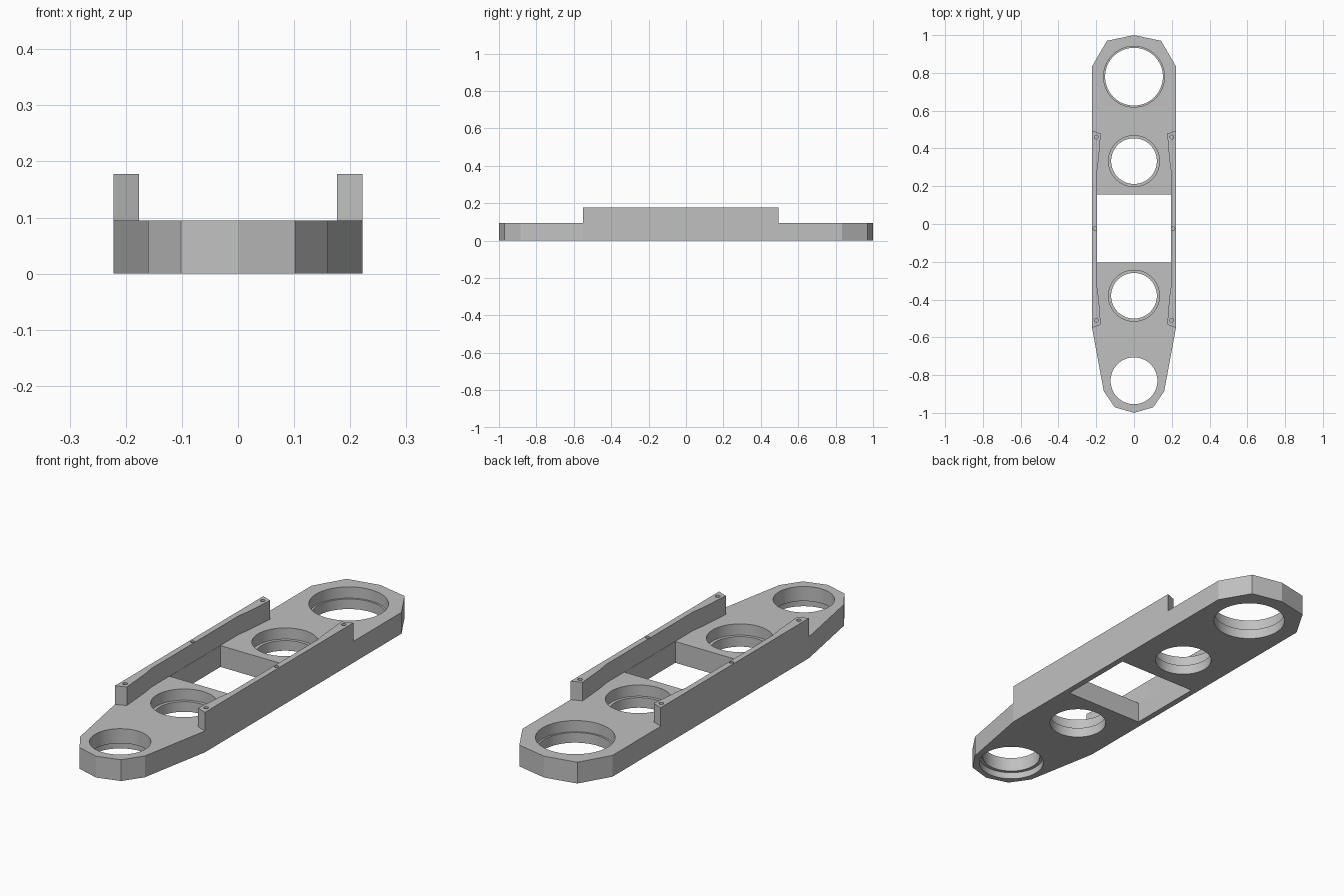
import bpy, bmesh, math

cube = bpy.data.objects.get("Cube")
if cube:
    bpy.data.objects.remove(cube, do_unlink=True)

PLATE_TOP = 0.095
RAIL_TOP = 0.178
HALF = 0.222

grey = bpy.data.materials.new("light_grey")
grey.use_nodes = True
colour = (0.53, 0.53, 0.53, 1)
grey.diffuse_color = colour
grey.node_tree.nodes["Principled BSDF"].inputs["Base Color"].default_value = colour


def finish(name, bm):
    bmesh.ops.recalc_face_normals(bm, faces=bm.faces)
    mesh = bpy.data.meshes.new(name)
    bm.to_mesh(mesh)
    bm.free()
    mesh.materials.append(grey)
    obj = bpy.data.objects.new(name, mesh)
    bpy.context.collection.objects.link(obj)
    return obj


def prism(name, outline, bottom, top):
    """Extrude a flat outline upwards."""
    bm = bmesh.new()
    face = bm.faces.new([bm.verts.new((x, y, bottom)) for x, y in outline])
    new = bmesh.ops.extrude_face_region(bm, geom=[face])["geom"]
    verts = [v for v in new if isinstance(v, bmesh.types.BMVert)]
    bmesh.ops.translate(bm, vec=(0, 0, top - bottom), verts=verts)
    return finish(name, bm)


def stepped_cutter(x, y, profile, sides=64):
    """Stack rings of (radius, height) into one closed solid."""
    bm = bmesh.new()
    rings = []
    for r, z in profile:
        rings.append([bm.verts.new((x + r * math.cos(a), y + r * math.sin(a), z))
                      for a in (math.tau * i / sides for i in range(sides))])
    for low, high in zip(rings, rings[1:]):
        for i in range(sides):
            j = (i + 1) % sides
            bm.faces.new((low[i], low[j], high[j], high[i]))
    bm.faces.new(rings[0])
    bm.faces.new(rings[-1])
    return finish("hole_cutter", bm)


def cut(obj, cutters):
    bpy.context.view_layer.objects.active = obj
    for cutter in cutters:
        cutter.hide_render = True
        mod = obj.modifiers.new("cut", 'BOOLEAN')
        mod.operation = 'DIFFERENCE'
        mod.solver = 'EXACT'
        mod.object = cutter
        bpy.ops.object.modifier_apply(modifier=mod.name)
        bpy.data.objects.remove(cutter, do_unlink=True)


def smooth(obj):
    bpy.ops.object.select_all(action='DESELECT')
    obj.select_set(True)
    bpy.context.view_layer.objects.active = obj
    bpy.ops.object.shade_smooth_by_angle(angle=math.radians(9))


# Long plate with faceted ends
side = [(0.102, -0.97), (0.16, -0.885), (HALF, -0.55), (HALF, 0.835), (0.143, 0.97)]
outline = [(0, -1)] + side + [(0, 1)] + [(-x, y) for x, y in reversed(side)]
plate = prism("base_plate", outline, 0, PLATE_TOP)

# Rectangular window and the row of stepped round holes
window = prism("window_cutter", [(-0.195, -0.203), (0.195, -0.203),
                                 (0.195, 0.155), (-0.195, 0.155)], -0.1, 0.2)


def counterbore(y, through, wide, ledge):
    return stepped_cutter(0, y, [(through, -0.1), (through, ledge), (wide, ledge), (wide, 0.2)])


cut(plate, [window,
            counterbore(0.78, 0.153, 0.161, 0.045),
            counterbore(0.333, 0.121, 0.135, 0.045),
            counterbore(-0.38, 0.121, 0.135, 0.045),
            counterbore(-0.83, 0.139, 0.124, 0.03)])
smooth(plate)

# Raised side rails, thicker at the ends, with blind screw holes
rail = [(HALF, -0.55), (HALF, 0.495), (0.176, 0.478), (0.187, 0.34), (0.196, 0.28),
        (0.196, -0.33), (0.187, -0.39), (0.176, -0.532)]
screws = [(0.2, 0.46, 0.01), (0.207, -0.025, 0.009), (0.2, -0.51, 0.01)]
for name, s in (("left_rail", 1), ("right_rail", -1)):
    obj = prism(name, [(s * x, y) for x, y in rail], PLATE_TOP, RAIL_TOP)
    cut(obj, [stepped_cutter(s * x, y, [(r, 0.125), (r, 0.2)], 48) for x, y, r in screws])
    smooth(obj)
